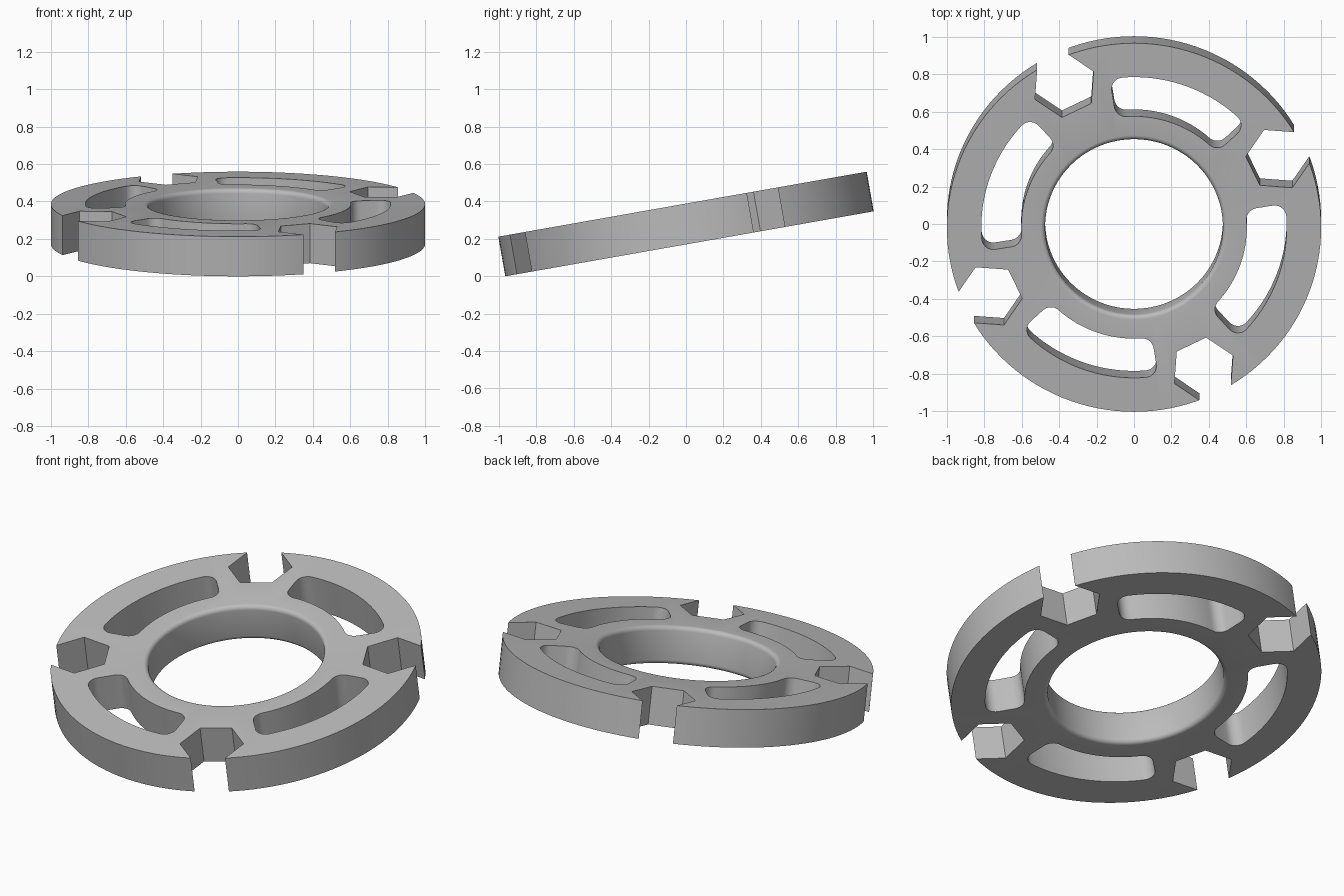
import bpy, bmesh
from math import sin, cos, asin, radians, pi
from mathutils import Matrix, Vector

if "Cube" in bpy.data.objects:
    bpy.data.objects.remove(bpy.data.objects["Cube"])

OUTER, BORE, FILLET, THICK = 1.0, 0.475, 0.025, 0.215
TILT = radians(10)
NOTCH_ANGLE, SLOT_ANGLE = radians(25.8), radians(70.9)

steel = bpy.data.materials.new("grey steel")
steel.use_nodes = True
steel.diffuse_color = (0.5, 0.5, 0.5, 1)
steel.node_tree.nodes["Principled BSDF"].inputs["Base Color"].default_value = (0.5, 0.5, 0.5, 1)


def add_object(name, bm):
    bmesh.ops.recalc_face_normals(bm, faces=bm.faces)
    mesh = bpy.data.meshes.new(name)
    bm.to_mesh(mesh)
    bm.free()
    obj = bpy.data.objects.new(name, mesh)
    bpy.context.collection.objects.link(obj)
    return obj


def polar(r, a):
    return Vector((r * cos(a), r * sin(a)))


def arc(center, r, start, end, steps):
    return [center + polar(r, start + (end - start) * i / steps) for i in range(steps + 1)]


def ring_body(segments=128):
    # Lathed section with rounded bore edges
    h = THICK / 2
    section = [Vector((OUTER, -h)), Vector((OUTER, h))]
    section += arc(Vector((BORE + FILLET, h - FILLET)), FILLET, pi / 2, pi, 5)
    section += arc(Vector((BORE + FILLET, FILLET - h)), FILLET, pi, 1.5 * pi, 5)
    bm = bmesh.new()
    rings = []
    for i in range(segments):
        a = 2 * pi * i / segments
        rings.append([bm.verts.new((p.x * cos(a), p.x * sin(a), p.y)) for p in section])
    n = len(section)
    for i in range(segments):
        a, b = rings[i], rings[(i + 1) % segments]
        for j in range(n):
            k = (j + 1) % n
            bm.faces.new((a[j], b[j], b[k], a[k]))
    return add_object("slotted_ring", bm)


def slot_outline(inner=0.603, outer=0.816, half=radians(28.2), c=0.062):
    # Curved slot with four rounded corners
    ro, ri = outer - c, inner + c
    ao, ai = half - asin(c / ro), half - asin(c / ri)
    pts = arc(Vector((0, 0)), outer, -ao, ao, 20)
    pts += arc(polar(ro, ao), c, ao, half + pi / 2, 7)[1:]
    pts += arc(polar(ri, ai), c, half + pi / 2, ai + pi, 7)
    pts += arc(Vector((0, 0)), inner, ai, -ai, 20)[1:]
    pts += arc(polar(ri, -ai), c, pi - ai, 1.5 * pi - half, 7)[1:]
    pts += arc(polar(ro, -ao), c, -half - pi / 2, -ao, 7)[:-1]
    return pts


def notch_outline():
    # Hexagon with one flat breaking through the rim
    return arc(Vector((0.856, 0)), 0.174, pi / 6, pi / 6 + 2 * pi, 6)[:-1]


def cutters():
    bm = bmesh.new()
    for outline, offset in ((slot_outline(), SLOT_ANGLE), (notch_outline(), NOTCH_ANGLE)):
        for k in range(4):
            turn = Matrix.Rotation(offset + k * pi / 2, 4, "Z")
            low = [bm.verts.new(turn @ Vector((p.x, p.y, -THICK))) for p in outline]
            face = bm.faces.new(low)
            lid = bmesh.ops.extrude_face_region(bm, geom=[face])
            top = [v for v in lid["geom"] if isinstance(v, bmesh.types.BMVert)]
            bmesh.ops.translate(bm, verts=top, vec=(0, 0, 2 * THICK))
    obj = add_object("cutter", bm)
    obj.hide_render = True
    return obj


# Cut slots and notches out of the ring
ring, cutter = ring_body(), cutters()
cut = ring.modifiers.new("cut", "BOOLEAN")
cut.operation, cut.solver, cut.object = "DIFFERENCE", "EXACT", cutter
bpy.ops.object.select_all(action="DESELECT")
ring.select_set(True)
bpy.context.view_layer.objects.active = ring
bpy.ops.object.modifier_apply(modifier="cut")
bpy.data.objects.remove(cutter)

# Tilt the ring and stand it on the ground
ring.data.transform(Matrix.Rotation(TILT, 4, "X"))
ring.data.transform(Matrix.Translation((0, 0, -min(v.co.z for v in ring.data.vertices))))
ring.data.materials.clear()
ring.data.materials.append(steel)
bpy.ops.object.shade_smooth_by_angle(angle=radians(30))
